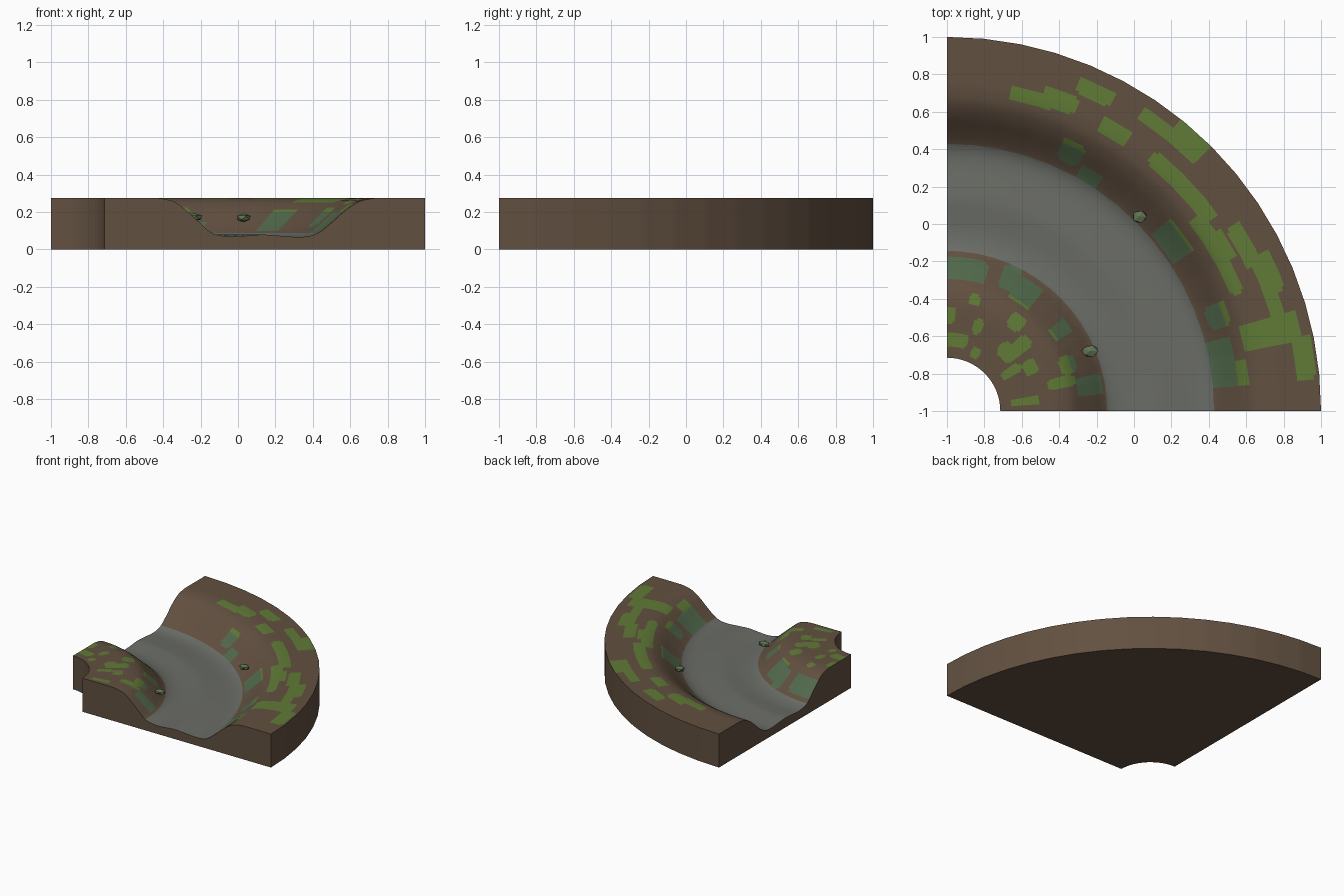
import bpy
import bmesh
import math
import random
from mathutils import Vector

cube = bpy.data.objects.get("Cube")
if cube:
    bpy.data.objects.remove(cube, do_unlink=True)


def make_material(name, rgb):
    mat = bpy.data.materials.new(name)
    mat.use_nodes = True
    color = (*rgb, 1)
    mat.diffuse_color = color
    mat.node_tree.nodes["Principled BSDF"].inputs["Base Color"].default_value = color
    return mat


EARTH, GRASS, WET_GRASS, RIVERBED = range(4)
ground_materials = [
    make_material("earth brown", (.122, .081, .052)),
    make_material("grass green", (.117, .196, .037)),
    make_material("wet grass green", (.084, .144, .072)),
    make_material("riverbed grey", (.145, .151, .133)),
]
rock_material = make_material("mossy rock", (.122, .174, .09))

# Tile layout: a quarter ring swept about one corner
CENTER = Vector((-1, -1, 0))
INNER, OUTER = .285, 2.0
SIDES, SUB, RINGS = 16, 8, 114
COLUMNS = SIDES * SUB
BED_INNER, BED_OUTER = .85, 1.43

# Cross-section of the bank and channel: radius, height
profile = [(INNER, .275), (.58, .275), (.67, .255), (.8, .14), (.85, .086),
           (.92, .07), (.98, .067), (1.13, .08), (1.32, .065), (1.38, .068),
           (1.43, .085), (1.5, .142), (1.58, .216), (1.65, .26),
           (1.73, .275), (OUTER, .275)]

# Grass patches: inner radius, outer radius, start and end angle in degrees
outer_bank = [
    (1.70, 1.78, 71, 79), (1.72, 1.82, 67, 73), (1.84, 1.93, 62, 68),
    (1.70, 1.79, 56, 62), (1.86, 1.94, 50, 57), (1.86, 2.02, 45, 51),
    (1.70, 1.79, 36, 51), (1.64, 1.73, 32, 38), (1.64, 1.76, 28, 34),
    (1.64, 1.71, 22, 30), (1.78, 1.87, 25, 33), (1.80, 1.93, 20, 27),
    (1.80, 1.88, 15, 21), (1.62, 1.94, 11, 16), (1.88, 1.98, 5, 12),
    (1.41, 1.57, 9, 15), (1.41, 1.63, 5, 10), (1.44, 1.58, 33, 41),
    (1.48, 1.59, 17, 22), (1.48, 1.59, 62, 67), (1.41, 1.51, 56, 61),
]
inner_bank = [
    (.70, .82, 74, 92), (.72, .85, 61, 68), (.69, .83, 51, 62),
    (.69, .80, 32, 39), (.58, .64, 73, 79), (.47, .56, 85, 92),
    (.44, .52, 67, 73), (.35, .42, 73, 92), (.31, .38, 60, 68),
    (.56, .65, 48, 56), (.48, .58, 37, 46), (.41, .49, 37, 51),
    (.46, .54, 23, 32), (.34, .46, 28, 35), (.56, .70, 11, 17),
    (.65, .73, 17, 25), (.70, .84, 6, 14), (.34, .50, 4, 10),
]


def profile_height(r):
    for (r0, z0), (r1, z1) in zip(profile, profile[1:]):
        if r <= r1:
            return z0 + (z1 - z0) * (r - r0) / (r1 - r0)
    return profile[-1][1]


def in_patch(r, angle, patch, corner=.022):
    """True inside a ring-shaped patch with rounded corners."""
    r0, r1, a0, a1 = patch
    across = abs(r - (r0 + r1) / 2) - (r1 - r0) / 2 + corner
    along = r * math.radians(abs(angle - (a0 + a1) / 2) - (a1 - a0) / 2) + corner
    return math.hypot(max(across, 0), max(along, 0)) < corner


def ground_color(r, angle):
    if BED_INNER < r < BED_OUTER:
        return RIVERBED
    bank = inner_bank if r < 1 else outer_bank
    if any(in_patch(r, angle, p) for p in bank):
        return WET_GRASS if .70 < r < 1.57 else GRASS
    return EARTH


def ring_point(r, column, z):
    """Point on a ring whose outline has straight sides."""
    step = math.pi / 2 / SIDES
    angle = column * step / SUB
    local = angle - (column // SUB + .5) * step
    r *= math.cos(step / 2) / math.cos(local)
    return CENTER + Vector((r * math.cos(angle), r * math.sin(angle), z))


# Rounded heights across the channel
radii = [INNER + (OUTER - INNER) * i / RINGS for i in range(RINGS + 1)]
heights = [profile_height(r) for r in radii]
for _ in range(4):
    heights = [heights[0]] + [
        (a + 2 * b + c) / 4 for a, b, c in zip(heights, heights[1:], heights[2:])
    ] + [heights[-1]]

# Ground tile surface
bm = bmesh.new()
grid = [[bm.verts.new(ring_point(r, j, z)) for j in range(COLUMNS + 1)]
        for r, z in zip(radii, heights)]
for i in range(RINGS):
    for j in range(COLUMNS):
        face = bm.faces.new((grid[i][j], grid[i + 1][j],
                             grid[i + 1][j + 1], grid[i][j + 1]))
        face.material_index = ground_color((radii[i] + radii[i + 1]) / 2,
                                           (j + .5) * 90 / COLUMNS)

# Curved walls, end walls and underside
feet = []
for r, top in ((INNER, grid[0]), (OUTER, grid[-1])):
    foot = [bm.verts.new(ring_point(r, j, 0)) for j in range(COLUMNS + 1)]
    for j in range(COLUMNS):
        bm.faces.new((top[j], top[j + 1], foot[j + 1], foot[j]))
    feet.append(foot)
for j in (0, COLUMNS):
    bm.faces.new([row[j] for row in grid] + [feet[1][j], feet[0][j]])
bm.faces.new(feet[0] + feet[1][::-1])
bmesh.ops.recalc_face_normals(bm, faces=bm.faces)

mesh = bpy.data.meshes.new("river_bend_ground")
bm.to_mesh(mesh)
bm.free()
for mat in ground_materials:
    mesh.materials.append(mat)
ground = bpy.data.objects.new("river_bend_ground", mesh)
bpy.context.collection.objects.link(ground)
bpy.context.view_layer.objects.active = ground
ground.select_set(True)
bpy.ops.object.shade_smooth_by_angle(angle=math.radians(35))

# Small faceted rocks on the channel banks
random.seed(4)
for name, place, size in (
    ("outer_bank_rock", (.03, .04, .168), (.043, .038, .025)),
    ("inner_bank_rock", (-.235, -.68, .17), (.048, .036, .022)),
):
    bpy.ops.mesh.primitive_ico_sphere_add(subdivisions=1, radius=1, location=place)
    rock = bpy.context.object
    rock.name = name
    for vert in rock.data.vertices:
        vert.co *= random.uniform(.9, 1.08)
        vert.co = [c * s for c, s in zip(vert.co, size)]
    rock.data.materials.append(rock_material)
